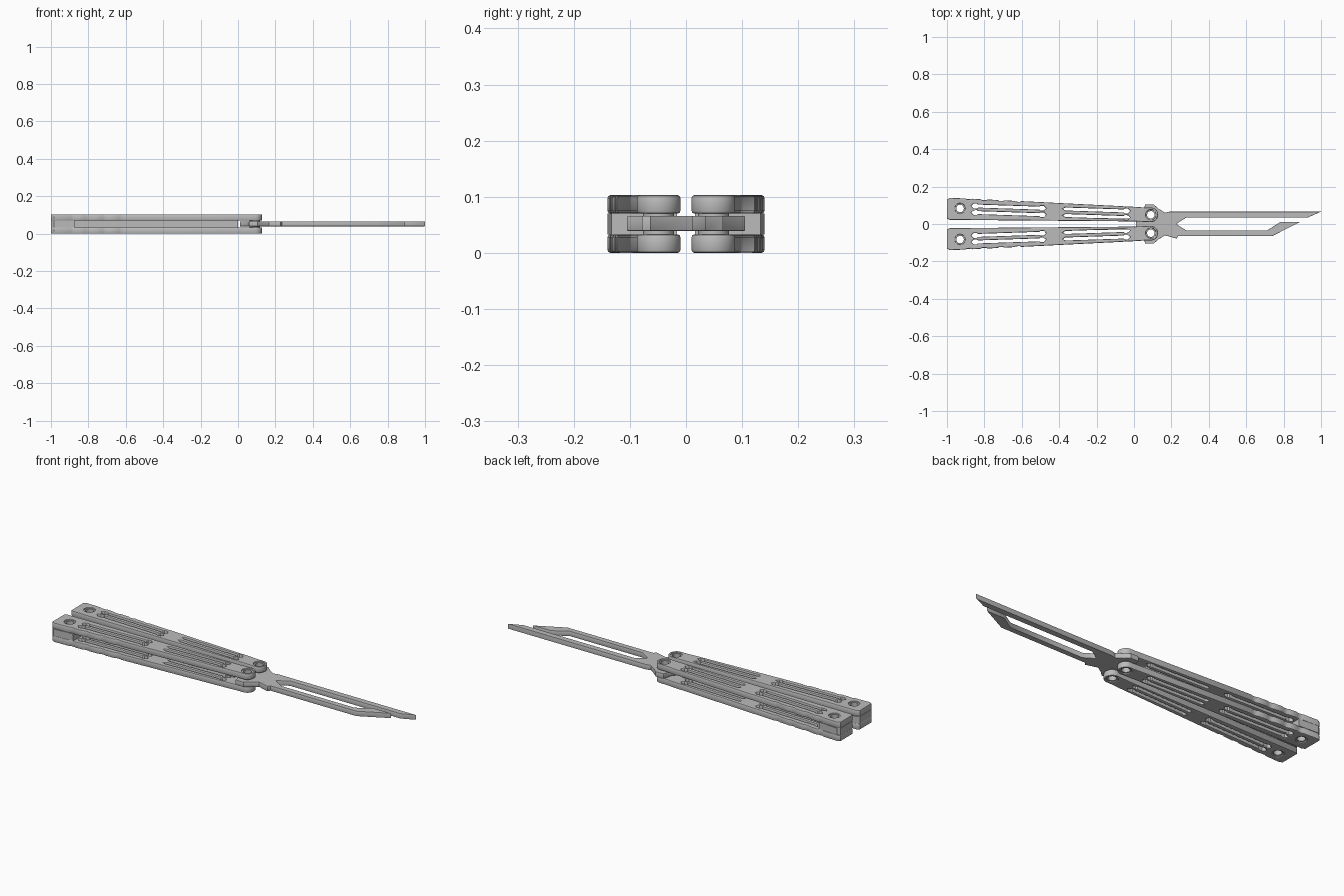
import bpy
from math import cos, sin, pi, radians

cube = bpy.data.objects.get("Cube")
if cube:
    bpy.data.objects.remove(cube, do_unlink=True)

steel = bpy.data.materials.new("satin_grey")
steel.use_nodes = True
GREY = (0.5, 0.5, 0.5, 1)
steel.diffuse_color = GREY
steel.node_tree.nodes["Principled BSDF"].inputs["Base Color"].default_value = GREY

PIVOT = (0.09, 0.049)
TAIL = (-0.93, 0.083)
PLATE = 0.033      # thickness of a handle plate
HEIGHT = 0.103     # full thickness of a handle


def slab(name, loops, z0, z1, bevel=0.0):
    """Flat part from an outer loop and hole loops, with softened edges."""
    cu = bpy.data.curves.new(name, "CURVE")
    cu.dimensions = "2D"
    cu.fill_mode = "BOTH"
    cu.extrude = (z1 - z0) / 2 - bevel
    cu.bevel_depth = bevel
    cu.bevel_resolution = 1
    cu.offset = -bevel
    for loop in loops:
        sp = cu.splines.new("POLY")
        sp.points.add(len(loop) - 1)
        for p, (x, y) in zip(sp.points, loop):
            p.co = (x, y, 0, 1)
        sp.use_cyclic_u = True
    temp = bpy.data.objects.new(name + "_outline", cu)
    bpy.context.collection.objects.link(temp)
    bpy.context.view_layer.update()
    mesh = bpy.data.meshes.new_from_object(
        temp.evaluated_get(bpy.context.evaluated_depsgraph_get()))
    bpy.data.objects.remove(temp, do_unlink=True)
    mesh.materials.clear()
    mesh.materials.append(steel)
    ob = bpy.data.objects.new(name, mesh)
    bpy.context.collection.objects.link(ob)
    ob.location.z = (z0 + z1) / 2
    bpy.ops.object.select_all(action="DESELECT")
    bpy.context.view_layer.objects.active = ob
    ob.select_set(True)
    bpy.ops.object.shade_smooth_by_angle(angle=radians(30))
    return ob


def circle(c, r, n=32):
    return [(c[0] + r * cos(2 * pi * i / n), c[1] + r * sin(2 * pi * i / n))
            for i in range(n)]


def axis(x, off):
    """Point at a sideways offset from the line joining tail hole and pivot."""
    t = (x - TAIL[0]) / (PIVOT[0] - TAIL[0])
    return (x, TAIL[1] + t * (PIVOT[1] - TAIL[1]) + off)


def outer(x):
    return 0.04 - 0.016 * x


def inner(x):
    return -0.038 + 0.025 * x


def flip(loop, side):
    return [(x, y * side) for x, y in loop]


def slit(x0, x1, off, bulb0, bulb1):
    """Narrow slot, with an angular bulb or a plain point at each end."""
    w, b, d = 0.008, 0.0125, 0.012

    def end(x, s, bulb):
        half = [(x + 3 * d * s, w), (x + 2.5 * d * s, b), (x + d * s, b)] if bulb \
            else [(x + d * s, w)]
        return half + [(x, 0)] + [(px, -py) for px, py in reversed(half)]

    top = end(x0, 1, bulb0)
    bottom = [(x, -y) for x, y in end(x1, -1, bulb1)]
    return [axis(x, off + y) for x, y in top + bottom]


# Handle outline: stepped grip edge, round pivot end, straight inner edge
edge = [axis(-1, 0.045), axis(-0.985, 0.055)]
for x in (-0.9, -0.82, -0.73, -0.64):
    edge += [axis(x, outer(x)), axis(x + 0.008, outer(x) - 0.004),
             axis(x + 0.03, outer(x) - 0.004), axis(x + 0.038, outer(x))]
edge += [axis(0.0, outer(0)), axis(0.06, 0.038)]
edge += [(PIVOT[0] + 0.039 * cos(a), PIVOT[1] + 0.039 * sin(a))
         for a in [radians(80 - 10 * i) for i in range(18)]]
edge += [axis(0.0, inner(0)), axis(-0.985, inner(-0.985)), axis(-1, -0.055)]

slits = []
for off in (0.016, -0.019):
    slits.append(slit(-0.87, -0.47, off, True, True))
    slits.append(slit(-0.38, -0.02, off, False, True))

block = [axis(-1, -0.055), axis(-1, 0.045), axis(-0.985, 0.055),
         axis(-0.875, 0.052), axis(-0.875, inner(-0.875)),
         axis(-0.985, inner(-0.985))]
rail = [axis(-0.88, inner(-0.88) + 0.002), axis(0.0, inner(0) + 0.002),
        axis(0.0, inner(0) + 0.014), axis(-0.88, inner(-0.88) + 0.024)]

for label, side in (("left", 1), ("right", -1)):
    # Two slotted plates per handle
    plate_loops = [edge, circle(TAIL, 0.027), circle(PIVOT, 0.027)] + slits
    plate_loops = [flip(l, side) for l in plate_loops]
    slab(label + "_lower_plate", plate_loops, 0, PLATE, 0.005)
    slab(label + "_upper_plate", plate_loops, HEIGHT - PLATE, HEIGHT, 0.005)
    # End block and back rail between the plates
    slab(label + "_end_block", [flip(block, side), flip(circle(TAIL, 0.027), side)],
         PLATE, HEIGHT - PLATE)
    slab(label + "_back_rail", [flip(rail, side)], PLATE, HEIGHT - PLATE)
    # Hollow bushings at the tail and the pivot
    for name, c in (("tail", TAIL), ("pivot", PIVOT)):
        slab(label + "_" + name + "_bushing",
             [flip(circle(c, 0.0275), side), flip(circle(c, 0.02), side)],
             0.006, HEIGHT - 0.006)

# Forked blade with tang ears and small guard spur
ear = [(0.165, 0.06), (0.13, 0.083), (0.105, 0.105), (0.06, 0.105),
       (0.055, 0.085), (0.045, 0.05), (0.01, 0.012)]
blade = [(0.19, 0.066), (1.0, 0.066), (0.93, 0.035), (0.28, 0.035), (0.225, 0.0),
         (0.28, -0.035), (0.71, -0.035), (0.785, 0.012), (0.89, 0.012),
         (0.74, -0.064), (0.235, -0.064), (0.228, -0.078)]
outline = blade + [(x, -y) for x, y in ear] + ear[::-1]
slab("blade", [outline] + [flip(circle(PIVOT, 0.027), s) for s in (1, -1)],
     0.039, 0.066, 0.002)
